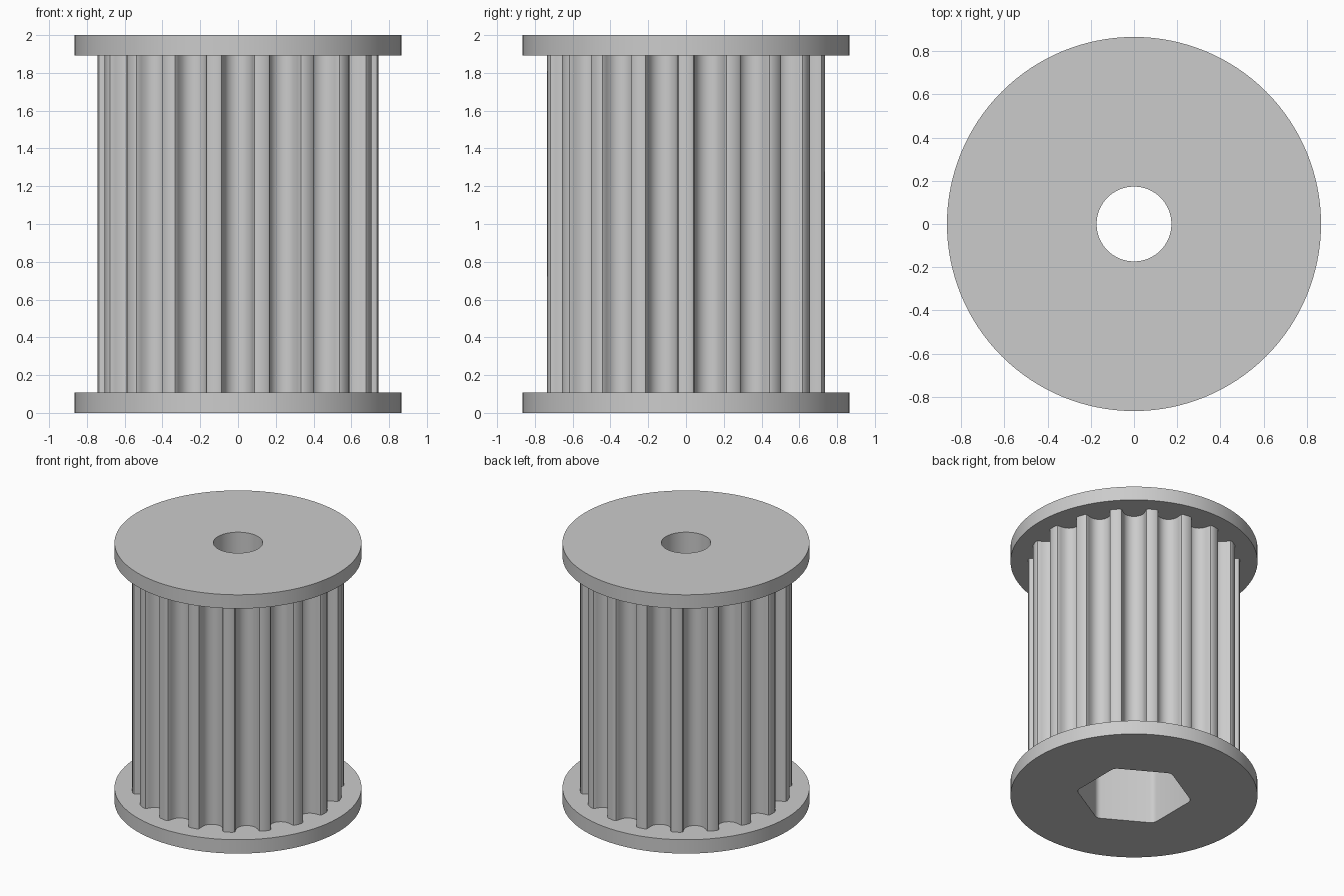
import bpy
import bmesh
from math import sin, cos, pi, sqrt, radians

old = bpy.data.objects.get("Cube")
if old:
    bpy.data.objects.remove(old, do_unlink=True)

HEIGHT, FLANGE_T, FLANGE_R = 2.0, 0.107, 0.865
TEETH, TIP_R, UNIT = 18, 0.743, 0.1357
BORE_R, HEX_R, HEX_DEPTH = 0.173, 0.407, 1.0

grey = bpy.data.materials.new("light_grey")
grey.use_nodes = True
colour = (0.6, 0.6, 0.6, 1)
grey.diffuse_color = colour
grey.node_tree.nodes["Principled BSDF"].inputs["Base Color"].default_value = colour


def circle(radius, sides, turn=0.0):
    return [(radius * cos(turn + 2 * pi * i / sides),
             radius * sin(turn + 2 * pi * i / sides)) for i in range(sides)]


def prism(name, outline, z0, z1):
    """Closed outline extruded from z0 to z1."""
    bm = bmesh.new()
    base = bm.faces.new([bm.verts.new((x, y, z0)) for x, y in outline])
    top = bmesh.ops.extrude_face_region(bm, geom=[base])["geom"]
    bmesh.ops.translate(bm, vec=(0, 0, z1 - z0),
                        verts=[v for v in top if isinstance(v, bmesh.types.BMVert)])
    bmesh.ops.recalc_face_normals(bm, faces=bm.faces)
    mesh = bpy.data.meshes.new(name)
    bm.to_mesh(mesh)
    bm.free()
    mesh.materials.append(grey)
    obj = bpy.data.objects.new(name, mesh)
    bpy.context.collection.objects.link(obj)
    return obj


def activate(obj):
    bpy.ops.object.select_all(action="DESELECT")
    obj.select_set(True)
    bpy.context.view_layer.objects.active = obj


def cut(obj, cutter):
    activate(obj)
    mod = obj.modifiers.new("cut", "BOOLEAN")
    mod.operation, mod.solver, mod.object = "DIFFERENCE", "EXACT", cutter
    bpy.ops.object.modifier_apply(modifier=mod.name)


# Half of one belt groove: (sideways, depth), from the tooth tip to the floor
half_groove = [(0.747, 0), (0.648, 0.037), (0.598, 0.131), (0.579, 0.238),
               (0.547, 0.343), (0.505, 0.444), (0.452, 0.540), (0.358, 0.637),
               (0.248, 0.707), (0.127, 0.750)]
groove = ([(-s, d) for s, d in half_groove] + [(0, 0.764)]
          + [(s, d) for s, d in reversed(half_groove)])
chord_r = sqrt(TIP_R ** 2 - (half_groove[0][0] * UNIT) ** 2)


def toothed_outline():
    points = []
    for i in range(TEETH):
        a = 2 * pi * (i + 0.5) / TEETH
        for s, d in groove:
            r, t = chord_r - d * UNIT, s * UNIT
            points.append((r * cos(a) - t * sin(a), r * sin(a) + t * cos(a)))
        tip = a + pi / TEETH
        points.append((TIP_R * cos(tip), TIP_R * sin(tip)))
    return points


def rounded_hexagon(radius, fillet, steps=5):
    """Hexagon with a corner on the y axis and small rounded corners."""
    points = []
    reach = radius - fillet / cos(pi / 6)
    for i in range(6):
        a = pi / 2 + i * pi / 3
        for k in range(steps):
            b = a + (k / (steps - 1) - 0.5) * pi / 3
            points.append((reach * cos(a) + fillet * cos(b),
                           reach * sin(a) + fillet * sin(b)))
    return points


# Flanges and toothed barrel
lower = prism("lower_flange", circle(FLANGE_R, 128), 0, FLANGE_T)
barrel = prism("toothed_barrel", toothed_outline(), FLANGE_T, HEIGHT - FLANGE_T)
upper = prism("upper_flange", circle(FLANGE_R, 128), HEIGHT - FLANGE_T, HEIGHT)

# Hexagonal shaft socket from below, round bore through the top
socket = prism("socket_cutter", rounded_hexagon(HEX_R, 0.05), -0.1, HEX_DEPTH)
bore = prism("bore_cutter", circle(BORE_R, 64), HEX_DEPTH - 0.1, HEIGHT + 0.1)
cut(lower, socket)
cut(barrel, socket)
cut(barrel, bore)
cut(upper, bore)
for cutter in (socket, bore):
    bpy.data.objects.remove(cutter, do_unlink=True)

for part in (lower, barrel, upper):
    activate(part)
    bpy.ops.object.shade_smooth_by_angle(angle=radians(30))
